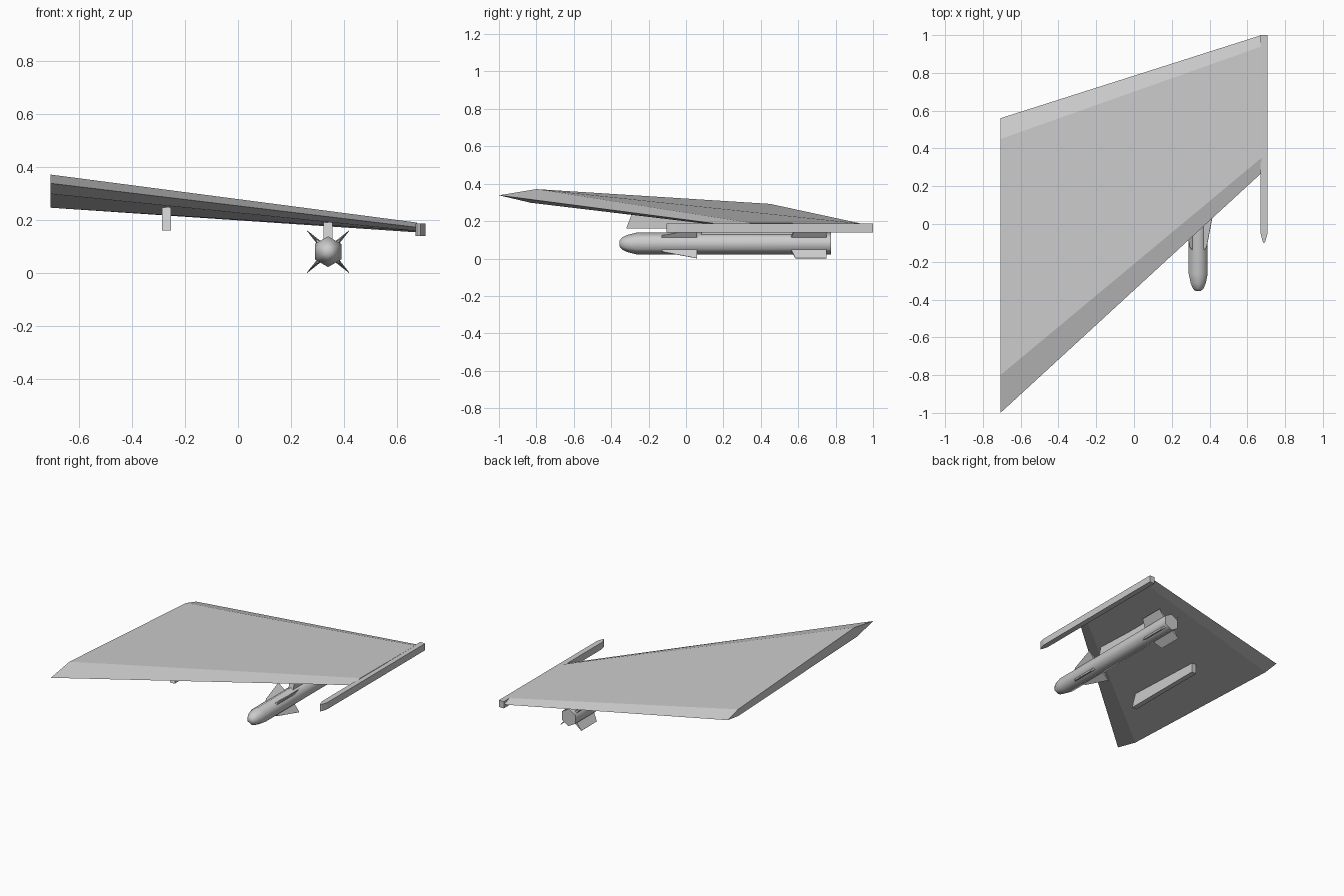
import bpy, bmesh, math
from mathutils import Vector, Matrix

if "Cube" in bpy.data.objects:
    bpy.data.objects.remove(bpy.data.objects["Cube"])


def make(name, verts, faces, smooth=False):
    me = bpy.data.meshes.new(name)
    me.from_pydata([tuple(v) for v in verts], [], faces)
    bm = bmesh.new()
    bm.from_mesh(me)
    bmesh.ops.recalc_face_normals(bm, faces=bm.faces)
    bm.to_mesh(me)
    bm.free()
    ob = bpy.data.objects.new(name, me)
    bpy.context.collection.objects.link(ob)
    if smooth:
        bpy.ops.object.select_all(action='DESELECT')
        ob.select_set(True)
        bpy.context.view_layer.objects.active = ob
        bpy.ops.object.shade_smooth_by_angle(angle=math.radians(61))
    return ob


def loft(name, rings, smooth=False):
    """Skin matching rings of points and cap both ends."""
    n = len(rings[0])
    verts = [p for r in rings for p in r]
    faces = [(k * n + i, k * n + (i + 1) % n, (k + 1) * n + (i + 1) % n, (k + 1) * n + i)
             for k in range(len(rings) - 1) for i in range(n)]
    faces += [tuple(range(n)), tuple(range(len(verts) - n, len(verts)))]
    return make(name, verts, faces, smooth)


# Wing: six-sided section (y, z) at root and tip
root = [(-1, .338), (-.8, .371), (.45, .292), (.56, .26), (.45, .246), (-.83, .298)]
tip = [(.27, .172), (.35, .19), (.94, .186), (1, .165), (.94, .153), (.34, .158)]
loft("wing", [[(-.707, y, z) for y, z in root], [(.675, y, z) for y, z in tip]])

# Wingtip rail with a tapered nose, profile in x, y
rail = [(.67, 1), (.67, -.05), (.68, -.09), (.688, -.103), (.696, -.09), (.707, -.05), (.707, 1)]
loft("wingtip_rail", [[(x, y, z) for x, y in rail] for z in (.14, .186)])


# Pylons under the wing, profile in y, z
def pylon(name, x, prof, w=.0175):
    loft(name, [[(x + s * w, y, z) for y, z in prof] for s in (-1, 1)])


pylon("inner_pylon", -.27, [(-.32, .16), (.27, .16), (.27, .235), (-.285, .25)])
pylon("outer_pylon", .34, [(.08, .125), (.67, .125), (.67, .18), (.1, .192)])

# Missile body: six-sided with a blunt nose
CX, CZ = .34, .08
body = [(-.355, .016), (-.342, .032), (-.317, .045), (-.265, .058), (.775, .058)]
loft("missile_body", [[(CX + r * math.sin(i * math.pi / 3), y, CZ + r * math.cos(i * math.pi / 3))
                       for i in range(6)] for y, r in body], smooth=True)


# Four wedge fins in an X, outline in y, radius
def fins(name, outline):
    for k in range(4):
        rot = Matrix.Rotation(math.radians(45 + 90 * k), 4, 'Y')
        rings = []
        for s in (-1, 1):
            rings.append([rot @ Vector((s * (.009 if r < .06 else .001), y, r)) + Vector((CX, 0, CZ))
                          for y, r in outline])
        loft(f"{name}_{k + 1}", rings)


fins("front_fin", [(-.145, .045), (-.12, .064), (.06, .112), (.06, .045)])
fins("tail_fin", [(.56, .045), (.585, .111), (.75, .111), (.75, .045)])
